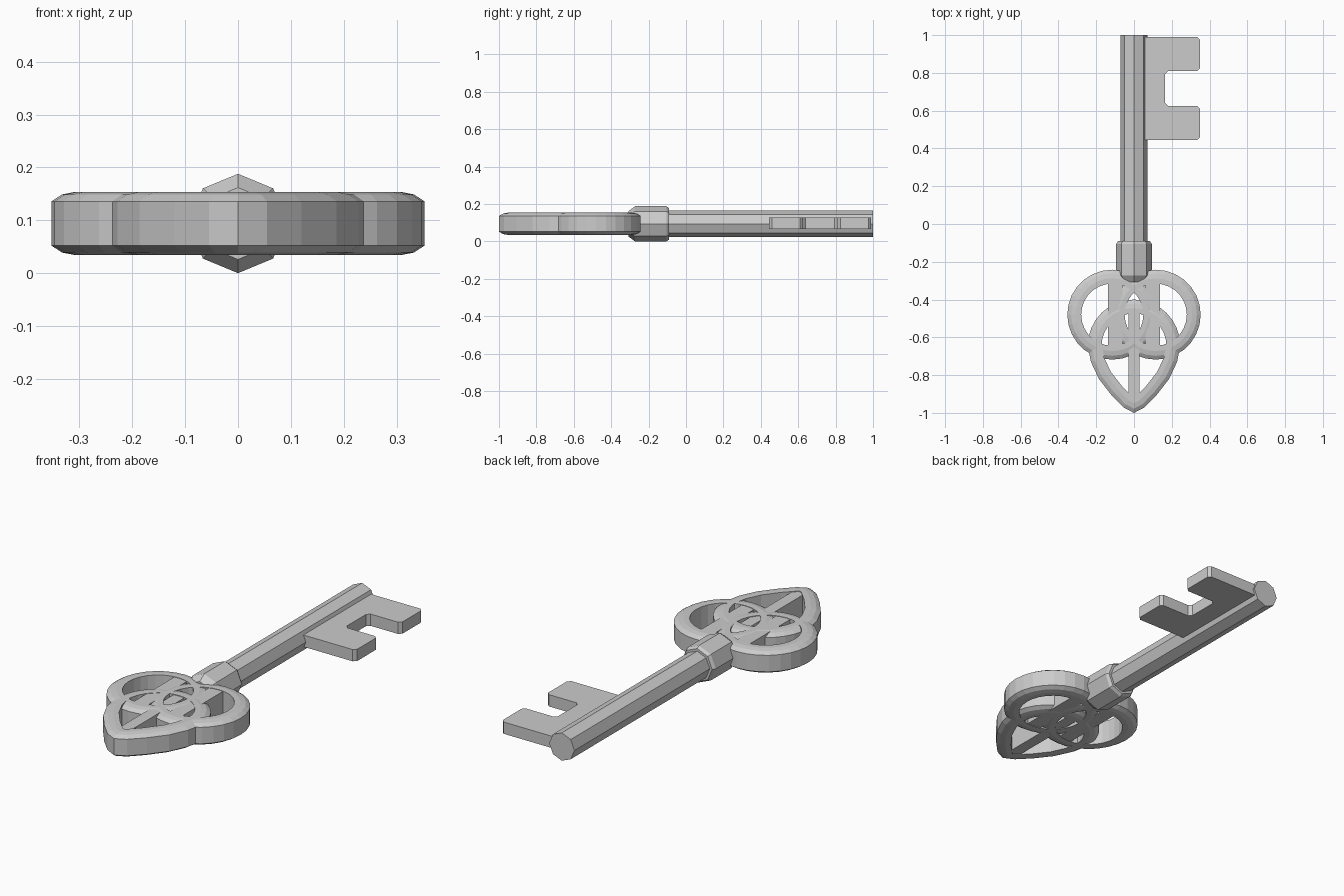
import bpy, bmesh, math
from mathutils import Vector

if "Cube" in bpy.data.objects:
    bpy.data.objects.remove(bpy.data.objects["Cube"])

ZC = 0.094  # mid-height of the key


def finish(bm, name):
    bmesh.ops.recalc_face_normals(bm, faces=bm.faces)
    me = bpy.data.meshes.new(name)
    bm.to_mesh(me)
    bm.free()
    ob = bpy.data.objects.new(name, me)
    bpy.context.collection.objects.link(ob)
    return ob


def bridge(bm, a, b):
    n = len(a)
    for i in range(n):
        bm.faces.new((a[i], a[(i + 1) % n], b[(i + 1) % n], b[i]))


def octagon_rod(name, stations):
    """Eight-sided rod along y from (y, radius) stations."""
    bm = bmesh.new()
    loops = []
    for y, r in stations:
        loops.append([bm.verts.new((r * math.cos(k * math.pi / 4), y,
                                    ZC + r * math.sin(k * math.pi / 4))) for k in range(8)])
    for a, b in zip(loops, loops[1:]):
        bridge(bm, a, b)
    bm.faces.new(loops[0])
    bm.faces.new(loops[-1])
    return finish(bm, name)


def plate(name, pts, z0, z1):
    """Flat extruded outline."""
    bm = bmesh.new()
    lo = [bm.verts.new((x, y, z0)) for x, y in pts]
    hi = [bm.verts.new((x, y, z1)) for x, y in pts]
    bridge(bm, lo, hi)
    bm.faces.new(lo)
    bm.faces.new(hi)
    return finish(bm, name)


# Band cross-section: (inset from outline, height from mid-plane)
BAND = [(0, -0.042), (0, 0.042), (0.02, 0.055), (0.045, 0.06),
        (0.073, 0.06), (0.073, -0.06), (0.045, -0.06), (0.02, -0.055)]


def band(name, outline):
    """Sweeps the band section round a closed anticlockwise outline."""
    bm = bmesh.new()
    pts = [Vector(p) for p in outline]
    n = len(pts)
    loops = []
    for i, p in enumerate(pts):
        d0 = (p - pts[i - 1]).normalized()
        d1 = (pts[(i + 1) % n] - p).normalized()
        n0, n1 = Vector((-d0.y, d0.x)), Vector((-d1.y, d1.x))
        m = (n0 + n1) / (1 + n0.dot(n1))  # mitred inward direction
        loops.append([bm.verts.new((*(p + m * s), ZC + h)) for s, h in BAND])
    for i in range(n):
        bridge(bm, loops[i], loops[(i + 1) % n])
    return finish(bm, name)


def arc(cx, cy, r, a0, a1, steps):
    return [(cx + r * math.cos(math.radians(a0 + (a1 - a0) * k / steps)),
             cy + r * math.sin(math.radians(a0 + (a1 - a0) * k / steps)))
            for k in range(steps + 1)]


# Shaft and collar
octagon_rod("shaft", [(-0.2, 0.071), (1.0, 0.071)])
octagon_rod("collar", [(-0.308, 0.068), (-0.272, 0.094), (-0.105, 0.094), (-0.09, 0.084)])

# Bit with a notch and clipped outer corners
c = 0.015
plate("bit", [(0.04, 0.445), (0.35 - c, 0.445), (0.35, 0.445 + c), (0.35, 0.625 - c),
              (0.35 - c, 0.625), (0.165 + c, 0.625), (0.165, 0.625 + c), (0.165, 0.81 - c),
              (0.165 + c, 0.81), (0.35 - c, 0.81), (0.35, 0.81 + c), (0.35, 0.99 - c),
              (0.35 - c, 0.99), (0.04, 0.99)], 0.067, 0.127)

# Bow: two overlapping rings and bars, mirrored left and right
for s, side in ((-1, "left"), (1, "right")):
    band("bow_ring_" + side, arc(s * 0.115, -0.48, 0.238, 0, 360, 28)[:-1])
    x0, x1 = sorted((s * 0.062, s * 0.137))
    plate("bow_bar_" + side, [(x0, -0.66), (x1, -0.66), (x1, -0.3), (x0, -0.3)],
          ZC - 0.058, ZC + 0.058)

# Bow: lower pointed loop and its centre bar
flank = [(0.228, -0.73), (0.186, -0.82), (0.12, -0.905), (0.055, -0.972)]
band("bow_lower_loop", arc(0, -0.645, 0.245, 0, 180, 16)
     + [(-x, y) for x, y in flank] + [(0, -1.0)] + flank[::-1])
plate("bow_bar_centre", [(-0.03, -0.93), (0.03, -0.93), (0.03, -0.44), (-0.03, -0.44)],
      ZC - 0.057, ZC + 0.057)
